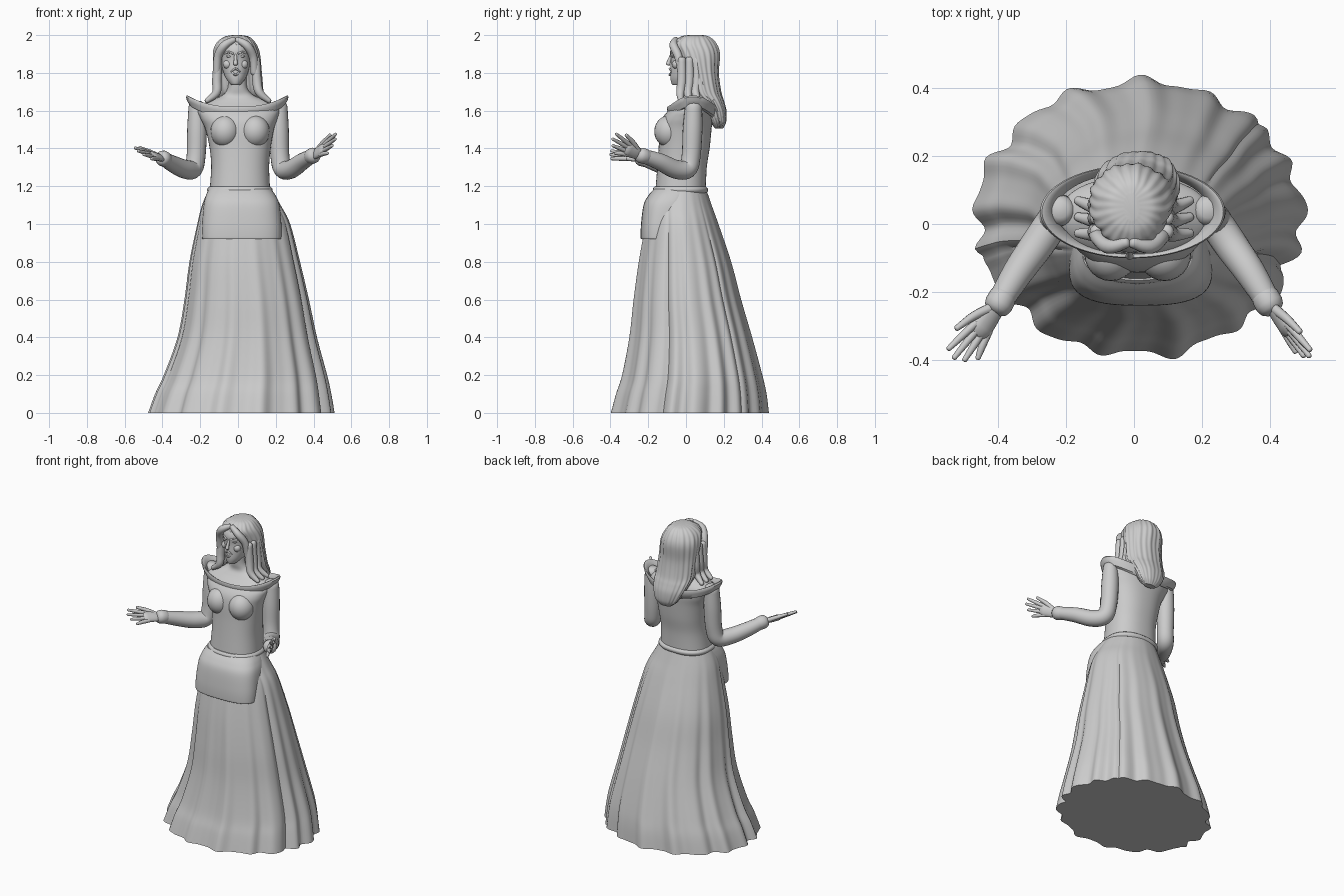
import bpy, bmesh
from math import sin, cos, pi, exp, copysign
from mathutils import Vector

if "Cube" in bpy.data.objects:
    bpy.data.objects.remove(bpy.data.objects["Cube"], do_unlink=True)

grey = bpy.data.materials.new("plain grey")
grey.use_nodes = True
grey.diffuse_color = (0.6, 0.6, 0.6, 1)
grey.node_tree.nodes["Principled BSDF"].inputs["Base Color"].default_value = grey.diffuse_color


def finish(name, bm):
    """Turn a bmesh into a smooth shaded object."""
    bmesh.ops.recalc_face_normals(bm, faces=bm.faces)
    mesh = bpy.data.meshes.new(name)
    bm.to_mesh(mesh)
    bm.free()
    mesh.materials.append(grey)
    obj = bpy.data.objects.new(name, mesh)
    bpy.context.collection.objects.link(obj)
    bpy.ops.object.select_all(action='DESELECT')
    obj.select_set(True)
    bpy.context.view_layer.objects.active = obj
    bpy.ops.object.shade_smooth_by_angle(angle=pi / 4)
    return obj


def spline(keys, steps):
    """Smooth rows of numbers passing through the key rows."""
    rows = []
    last = len(keys) - 1
    for i in range(last):
        a, b, c, d = (keys[min(max(i + k, 0), last)] for k in (-1, 0, 1, 2))
        for s in range(steps):
            t = s / steps
            rows.append([q + t / 2 * (r - p + t * (2 * p - 5 * q + 4 * r - w + t * (3 * (q - r) + w - p)))
                         for p, q, r, w in zip(a, b, c, d)])
    return rows + [list(keys[-1])]


def skin(name, rings, loop=False):
    """Join rings of points with quads, closing the ends unless looped."""
    bm = bmesh.new()
    grid = [[bm.verts.new(p) for p in ring] for ring in rings]
    pairs = list(zip(grid, grid[1:])) + ([(grid[-1], grid[0])] if loop else [])
    for lower, upper in pairs:
        for j in range(len(lower)):
            bm.faces.new((lower[j - 1], lower[j], upper[j], upper[j - 1]))
    if not loop:
        bm.faces.new(grid[0])
        bm.faces.new(grid[-1])
    return finish(name, bm)


def loft(name, keys, steps=6, sides=48, ripple=None, power=1):
    """Level sections; each key is height, left, right, front and back limits."""
    rings = []
    for z, x0, x1, y0, y1 in spline(keys, steps):
        ring = []
        for j in range(sides):
            a = 2 * pi * j / sides
            c, s = (copysign(abs(v) ** power, v) for v in (cos(a), sin(a)))
            k = 0.5 + (ripple(a, z) / 2 if ripple else 0)
            ring.append(((x0 + x1) / 2 + k * (x1 - x0) * c, (y0 + y1) / 2 + k * (y1 - y0) * s, z))
        rings.append(ring)
    return skin(name, rings)


def tube(name, keys, steps=6, sides=14, up=(0, 0, 1), flat=1):
    """Round-ended limb; each key is x, y, z, radius. Flat thins it across up."""
    rows = [(Vector(r[:3]), r[3]) for r in spline(keys, steps)]
    head = (rows[0][0] - rows[1][0]).normalized()
    tail = (rows[-1][0] - rows[-2][0]).normalized()
    for grow, shrink in ((0.5, 0.87), (0.4, 0.6)):
        (p, r), (q, w) = rows[0], rows[-1]
        rows.insert(0, (p + head * r * grow * 0.8, r * shrink))
        rows.append((q + tail * w * grow * 0.8, w * shrink))
    rings = []
    for i, (p, r) in enumerate(rows):
        along = (rows[min(i + 1, len(rows) - 1)][0] - rows[max(i - 1, 0)][0]).normalized()
        side = along.cross(Vector(up)).normalized()
        rise = side.cross(along)
        turns = [2 * pi * j / sides for j in range(sides)]
        rings.append([p + r * (flat * cos(a) * side + sin(a) * rise) for a in turns])
    return skin(name, rings)


def ball(name, centre, size):
    bm = bmesh.new()
    bmesh.ops.create_uvsphere(bm, u_segments=24, v_segments=14, radius=1)
    bmesh.ops.scale(bm, vec=size, verts=bm.verts)
    bmesh.ops.translate(bm, vec=centre, verts=bm.verts)
    return finish(name, bm)


# Skirt: folds deepen towards the hem, with narrow panel seams
def folds(a, z):
    drop = max(0, 1 - z / 1.19)
    wave = 0.03 * sin(17 * a + sin(2 * a)) + 0.014 * sin(9 * a + 1) + 0.01 * sin(28 * a + 2)
    seam = sum(exp(-((a - s) / 0.035) ** 2) for s in (0.75, 3.42, 5.9))
    return drop ** 0.9 * wave - 0.03 * seam * min(1, drop * 4)


loft("skirt", [
    (0, -.465, .495, -.385, .42), (.1, -.43, .48, -.36, .41), (.2, -.385, .46, -.33, .39),
    (.4, -.315, .41, -.295, .34), (.6, -.28, .37, -.275, .285), (.8, -.255, .325, -.25, .235),
    (1, -.215, .275, -.215, .17), (1.1, -.19, .225, -.195, .135), (1.19, -.153, .173, -.16, .105)],
    sides=200, ripple=folds)

# Apron and waistband
loft("apron", [
    (.92, -.185, .225, -.236, -.04), (.93, -.19, .23, -.24, -.03), (1, -.19, .23, -.238, -.01),
    (1.1, -.182, .22, -.225, .02), (1.15, -.17, .2, -.2, .04), (1.185, -.155, .175, -.17, .06)],
    power=.72)
loft("waistband", [
    (1.165, -.155, .175, -.168, .11), (1.175, -.162, .182, -.175, .116),
    (1.187, -.162, .182, -.175, .116), (1.198, -.152, .172, -.166, .106)], steps=3, power=.85)

# Bodice running up into bare shoulders and neck
loft("bodice", [
    (1.18, -.15, .17, -.162, .105), (1.3, -.142, .165, -.152, .11), (1.4, -.15, .173, -.145, .125),
    (1.5, -.172, .19, -.14, .135), (1.56, -.2, .21, -.125, .14), (1.61, -.215, .22, -.085, .135),
    (1.65, -.16, .165, -.045, .115), (1.68, -.085, .085, -.025, .09),
    (1.72, -.055, .05, -.028, .07), (1.79, -.052, .045, -.035, .06)], power=.86)
for side, x in (("right", -.068), ("left", .09)):
    ball(side + "_bust", (x, -.088, 1.49), (.078, .08, .085))

# Flared collar around the shoulders, highest at the sides
rings = []
for j in range(64):
    a = 2 * pi * j / 64
    lift = 1.617 + .06 * abs(cos(a)) ** 2.5
    section = ((.84, -.06), (.92, -.052), (.98, -.022), (1, -.004), (.98, .004),
               (.94, 0), (.89, -.02), (.83, -.045))
    rings.append([(-.004 + .272 * k * cos(a), .036 + .137 * k * sin(a), lift + dz) for k, dz in section])
skin("collar", rings, loop=True)

# Arms, cuffs and hands; the two hands are turned differently
for side, s, lift, up, rise in (("right", -1, 0, (-.68, .4, .5), .03), ("left", 1, .015, (.3, .2, .9), .075)):
    tube(side + "_arm", [
        (s * .217, .04, 1.62, .045), (s * .217, .035, 1.5, .052), (s * .222, .027, 1.36, .05),
        (s * .238, .008, 1.292, .05), (s * .28, -.055, 1.29, .05),
        (s * .34, -.14, 1.315 + lift, .045), (s * .392, -.225, 1.345 + lift, .037)], sides=20, up=(s, .3, .1))
    tube(side + "_cuff", [
        (s * .386, -.215, 1.342 + lift, .041), (s * .398, -.236, 1.348 + lift, .042)], steps=2, sides=20)
    wrist = Vector((s * .4, -.24, 1.348 + lift))
    ahead = Vector((s * .58, -.8, rise * 5)).normalized()
    across = Vector(up).normalized()

    def spot(f, u, r):
        return (*(wrist + ahead * f + across * u), r)

    tube(side + "_palm", [spot(0, 0, .027), spot(.04, .002, .035), spot(.085, 0, .037)],
         up=across, flat=.5)
    for i, reach in enumerate((.165, .19, .2, .185)):
        u = i - 1.5
        tube(side + "_finger", [spot(.08, u * .018, .012), spot(.13, u * .026, .0115),
                                spot(reach, u * .034, .008)], sides=10, up=across)
    tube(side + "_thumb", [spot(.02, .018, .015), spot(.065, .048, .013), spot(.12, .07, .009)],
         sides=10, up=ahead.cross(across))

# Head and facial features
loft("head", [
    (1.735, -.033, .008, -.068, -.02), (1.745, -.045, .02, -.077, .01), (1.775, -.066, .042, -.083, .05),
    (1.82, -.082, .058, -.082, .08), (1.87, -.09, .066, -.08, .1), (1.92, -.09, .066, -.083, .11),
    (1.96, -.07, .05, -.062, .1), (1.98, -.04, .02, -.02, .07)])
mid = -.013
tube("nose", [(mid, -.078, 1.895, .007), (mid, -.087, 1.87, .009), (mid, -.094, 1.848, .012)], sides=12, up=(1, 0, 0))
for side, s in (("right", -1), ("left", 1)):
    ball(side + "_eye", (mid + s * .034, -.066, 1.888), (.015, .011, .007))
    tube(side + "_brow", [(mid + s * .014, -.08, 1.903, .006), (mid + s * .036, -.072, 1.91, .006),
                          (mid + s * .056, -.052, 1.902, .005)], sides=8)
    ball(side + "_cheek", (mid + s * .042, -.052, 1.845), (.024, .022, .024))
for part, z, bow in (("upper_lip", 1.818, .004), ("lower_lip", 1.795, -.006)):
    tube(part, [(mid - .022, -.076, 1.808, .004), (mid, -.086, z + bow, .006),
                (mid + .022, -.076, 1.808, .004)], sides=8)

# Hair: ridged mass over the crown and down the back
loft("hair", [
    (2, -.03, .015, .01, .09), (1.99, -.075, .06, -.03, .125), (1.955, -.115, .092, -.068, .16),
    (1.9, -.132, .112, -.05, .178), (1.8, -.124, .122, -.012, .172), (1.7, -.12, .13, .01, .185),
    (1.65, -.11, .13, .06, .2), (1.6, -.09, .12, .1, .213), (1.54, -.055, .1, .13, .212),
    (1.505, -.015, .065, .155, .195)],
    sides=120, ripple=lambda a, z: .022 * sin(22 * a + 8 * z) + .018 * sin(9 * a + 2))
for side, s, shift in (("right", -1, -.012), ("left", 1, 0)):
    tube(side + "_fringe", [
        (mid + s * .01, -.055, 1.975, .016), (mid + s * .06, -.066, 1.945, .022),
        (mid + s * .093, -.04, 1.885, .022), (mid + s * .1, -.025, 1.8, .02)], up=(0, 1, 0))
    for row, y in enumerate((-.022, .018, .058)):
        tube(side + "_lock", [
            (s * .095 + shift, y, 1.87, .022), (s * .1 + shift, y, 1.76, .025),
            (s * .115, y - .008, 1.695, .022), (s * .165, y - .005 + row * .008, 1.652, .013)], up=(0, 1, 0))
